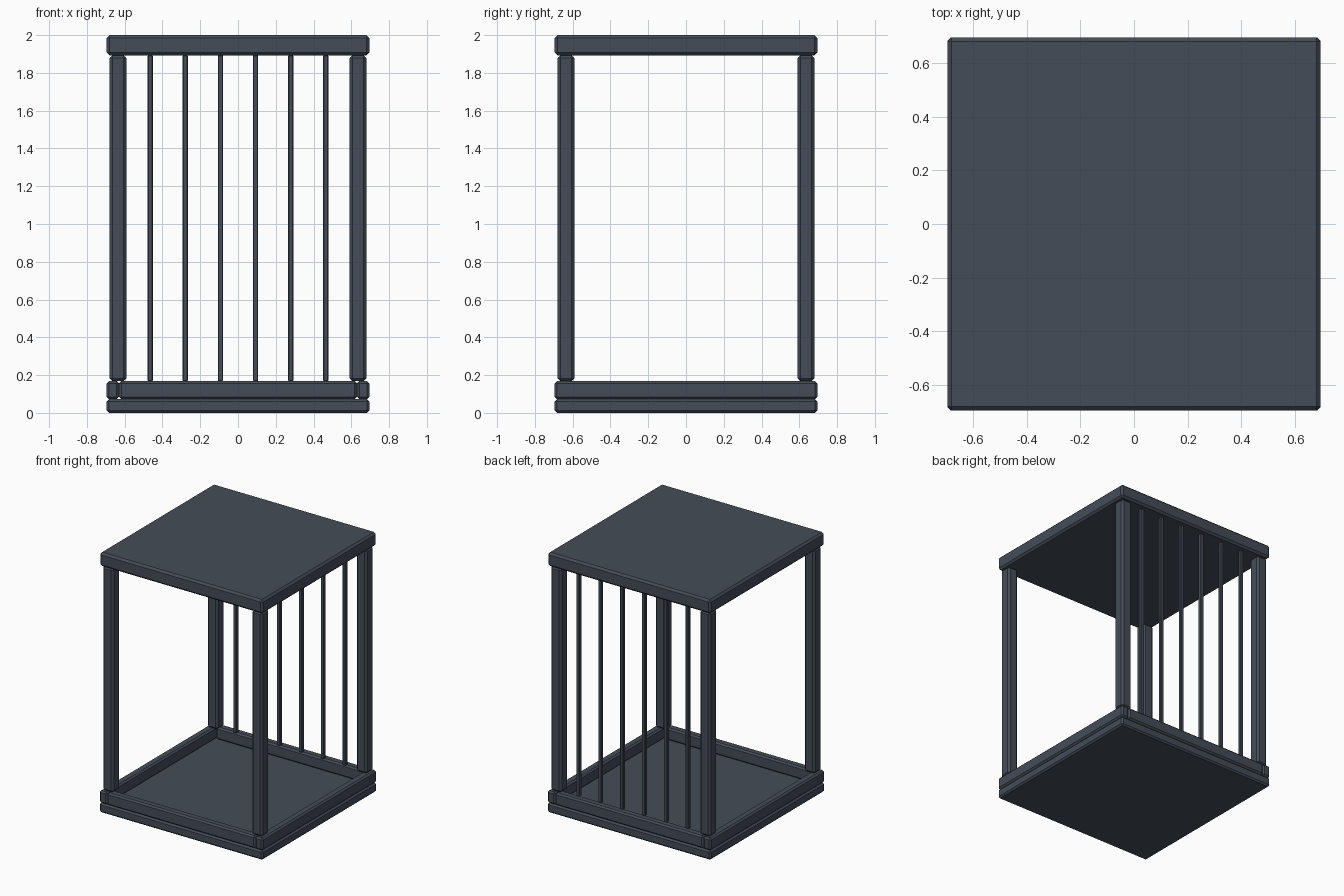
import bpy

if "Cube" in bpy.data.objects:
    bpy.data.objects.remove(bpy.data.objects["Cube"])

slate = bpy.data.materials.new("dark_slate")
slate.diffuse_color = (0.06, 0.073, 0.097, 1)
slate.use_nodes = True
slate.node_tree.nodes["Principled BSDF"].inputs["Base Color"].default_value = slate.diffuse_color


def box(name, lo, hi, bevel):
    """Chamfered box between two opposite corners."""
    bpy.ops.mesh.primitive_cube_add(size=1, location=[(a + b) / 2 for a, b in zip(lo, hi)])
    ob = bpy.context.object
    ob.name = name
    ob.scale = [b - a for a, b in zip(lo, hi)]
    bpy.ops.object.transform_apply(location=False, rotation=False, scale=True)
    mod = ob.modifiers.new("chamfer", 'BEVEL')
    mod.width = bevel
    mod.segments = 1
    ob.data.materials.append(slate)
    return ob


H = 0.695                    # half width of the cage
BASE, RAIL, ROOF = 0.073, 0.168, 1.893
INNER = 0.63                 # inner face of the rails

# Floor and roof slabs
box("base_slab", (-H, -H, 0), (H, H, BASE), 0.012)
box("roof_slab", (-H, -H, ROOF), (H, H, 2.0), 0.015)

# Low rails around the floor: full-length sides, front and back fitted between
for side, s in (("left", -1), ("right", 1)):
    x0, x1 = sorted((s * INNER, s * H))
    box(side + "_rail", (x0, -H, BASE), (x1, H, RAIL), 0.012)
for side, s in (("front", -1), ("back", 1)):
    y0, y1 = sorted((s * INNER, s * H))
    box(side + "_rail", (-INNER, y0, BASE), (INNER, y1, RAIL), 0.012)

# Corner posts
P, R = 0.635, 0.045
for fb, sy in (("front", -1), ("back", 1)):
    for lr, sx in (("left", -1), ("right", 1)):
        x, y = sx * P, sy * P
        box(f"{fb}_{lr}_post", (x - R, y - R, RAIL), (x + R, y + R, ROOF), 0.015)

# Thin bars across the back
r = 0.014
for i in range(6):
    x = (i - 2.5) * 0.186
    box(f"back_bar_{i + 1}", (x - r, 0.638 - r, RAIL), (x + r, 0.638 + r, ROOF), 0.004)
